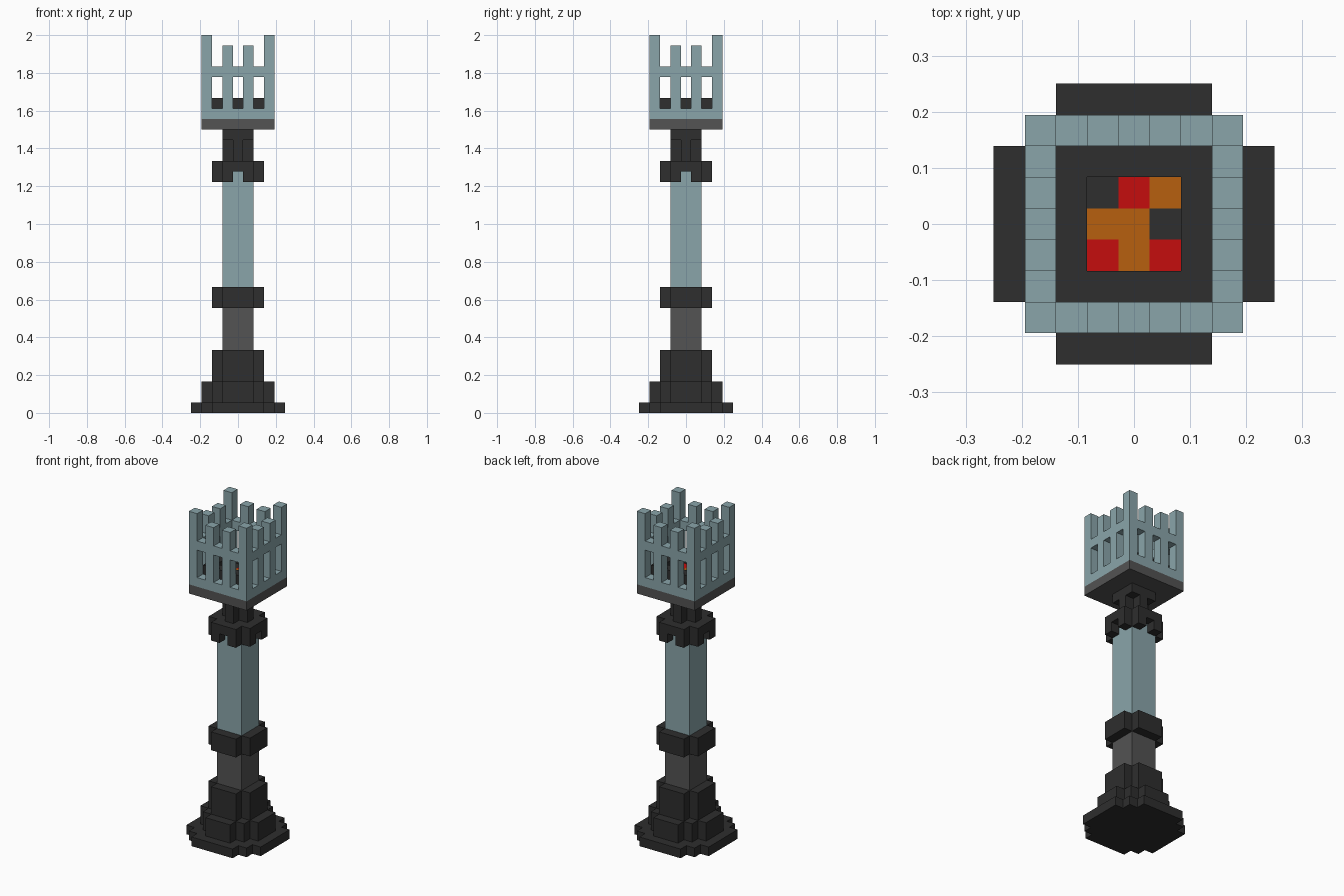
import bpy, bmesh, math
from mathutils import Matrix, Vector

if "Cube" in bpy.data.objects:
    bpy.data.objects.remove(bpy.data.objects["Cube"])

U = 2 / 36  # edge length of one block


def material(name, rgb):
    lin = [((c / 255 + 0.055) / 1.055) ** 2.4 if c > 10 else c / 255 / 12.92 for c in rgb]
    m = bpy.data.materials.new(name)
    m.use_nodes = True
    m.diffuse_color = (*lin, 1)
    bsdf = m.node_tree.nodes["Principled BSDF"]
    bsdf.inputs["Base Color"].default_value = (*lin, 1)
    bsdf.inputs["Roughness"].default_value = 0.9
    return m


DARK = material("dark_iron", (46, 46, 46))
GREY = material("grey_stone", (83, 83, 83))
BLUE = material("pale_blue_metal", (138, 165, 170))
RED = material("ember_red", (197, 13, 13))
ORANGE = material("ember_orange", (183, 96, 15))


def finish(name, bm, *mats):
    bmesh.ops.recalc_face_normals(bm, faces=bm.faces)
    me = bpy.data.meshes.new(name)
    bm.to_mesh(me)
    bm.free()
    for m in mats:
        me.materials.append(m)
    ob = bpy.data.objects.new(name, me)
    bpy.context.collection.objects.link(ob)
    return ob


def prism(name, mat, z0, z1, corners):
    """Four-fold symmetric column; corners are the outer corners of one stepped quarter."""
    quarter = []
    for i, (x, y) in enumerate(corners):
        if i:
            quarter.append((x, corners[i - 1][1]))
        quarter.append((x, y))
    bm = bmesh.new()
    verts = []
    for k in range(4):
        rot = Matrix.Rotation(k * math.pi / 2, 3, 'Z')
        verts += [bm.verts.new(rot @ Vector((x, y, z0)) * U) for x, y in quarter]
    face = bm.faces.new(verts)
    up = bmesh.ops.extrude_face_region(bm, geom=[face])["geom"]
    bmesh.ops.translate(bm, vec=(0, 0, (z1 - z0) * U),
                        verts=[v for v in up if isinstance(v, bmesh.types.BMVert)])
    if not face.is_valid or all(f.calc_center_median().z > z0 * U + 1e-5 for f in bm.faces):
        bm.faces.new(verts)
    return finish(name, bm, mat)


def box(bm, lo, hi, k=0):
    """Block from lo to hi in block units, turned k quarter turns."""
    size = [(b - a) * U for a, b in zip(lo, hi)]
    mid = [(a + b) / 2 * U for a, b in zip(lo, hi)]
    mat = Matrix.Rotation(k * math.pi / 2, 4, 'Z') @ Matrix.Translation(mid) @ Matrix.Diagonal((*size, 1))
    bmesh.ops.create_cube(bm, size=1, matrix=mat)


def ring(bm, inner, outer, z0, z1):
    for k in range(4):
        box(bm, (-outer, inner, z0), (inner, outer, z1), k)


PLUS5 = [(2.5, 1.5), (1.5, 2.5)]
SQUARE3 = [(1.5, 1.5)]

# Stepped foot
prism("foot_plate", DARK, 0, 1, [(4.5, 2.5), (3.5, 3.5), (2.5, 4.5)])
prism("foot_step", DARK, 1, 3, [(3.5, 1.5), (2.5, 2.5), (1.5, 3.5)])
prism("foot_block", DARK, 3, 6, PLUS5)

# Shaft and collars
prism("lower_shaft", GREY, 6, 10, SQUARE3)
prism("lower_collar", DARK, 10, 12, PLUS5)
prism("upper_shaft", BLUE, 12, 23, SQUARE3)
prism("upper_collar", DARK, 23, 24, PLUS5)

# Claws hanging from the upper collar
bm = bmesh.new()
for k in range(4):
    for x in (-1, 1):
        box(bm, (x - 0.5, 1.5, 22), (x + 0.5, 2.5, 23), k)
finish("collar_claws", bm, DARK)

# Neck and platform
prism("neck", DARK, 24, 26, [(1.5, 0.5), (0.5, 1.5)])
prism("neck_cap", DARK, 26, 27, SQUARE3)
prism("platform", GREY, 27, 28, [(3.5, 3.5)])

# Basket bands
bm = bmesh.new()
ring(bm, 2.5, 3.5, 28, 29)
ring(bm, 2.5, 3.5, 32, 33)
finish("basket_bands", bm, BLUE)

# Basket bars: tall corners, shorter bars between
bm = bmesh.new()
for k in range(4):
    for x, top in ((-3, 36), (-1, 35), (1, 35)):
        box(bm, (x - 0.5, 2.5, 29), (x + 0.5, 3.5, 32), k)
        box(bm, (x - 0.5, 2.5, 33), (x + 0.5, 3.5, top), k)
finish("basket_bars", bm, BLUE)

# Fire pan with sunken embers
bm = bmesh.new()
ring(bm, 1.5, 2.5, 28, 30)
finish("fire_pan", bm, DARK)

bm = bmesh.new()
for row, y in zip(("DRO", "OOD", "ROR"), (1, 0, -1)):
    for colour, x in zip(row, (-1, 0, 1)):
        start = len(bm.faces)
        box(bm, (x - 0.5, y - 0.5, 28), (x + 0.5, y + 0.5, 29))
        bm.faces.ensure_lookup_table()
        for f in bm.faces[start:]:
            f.material_index = "DRO".index(colour)
finish("embers", bm, DARK, RED, ORANGE)
